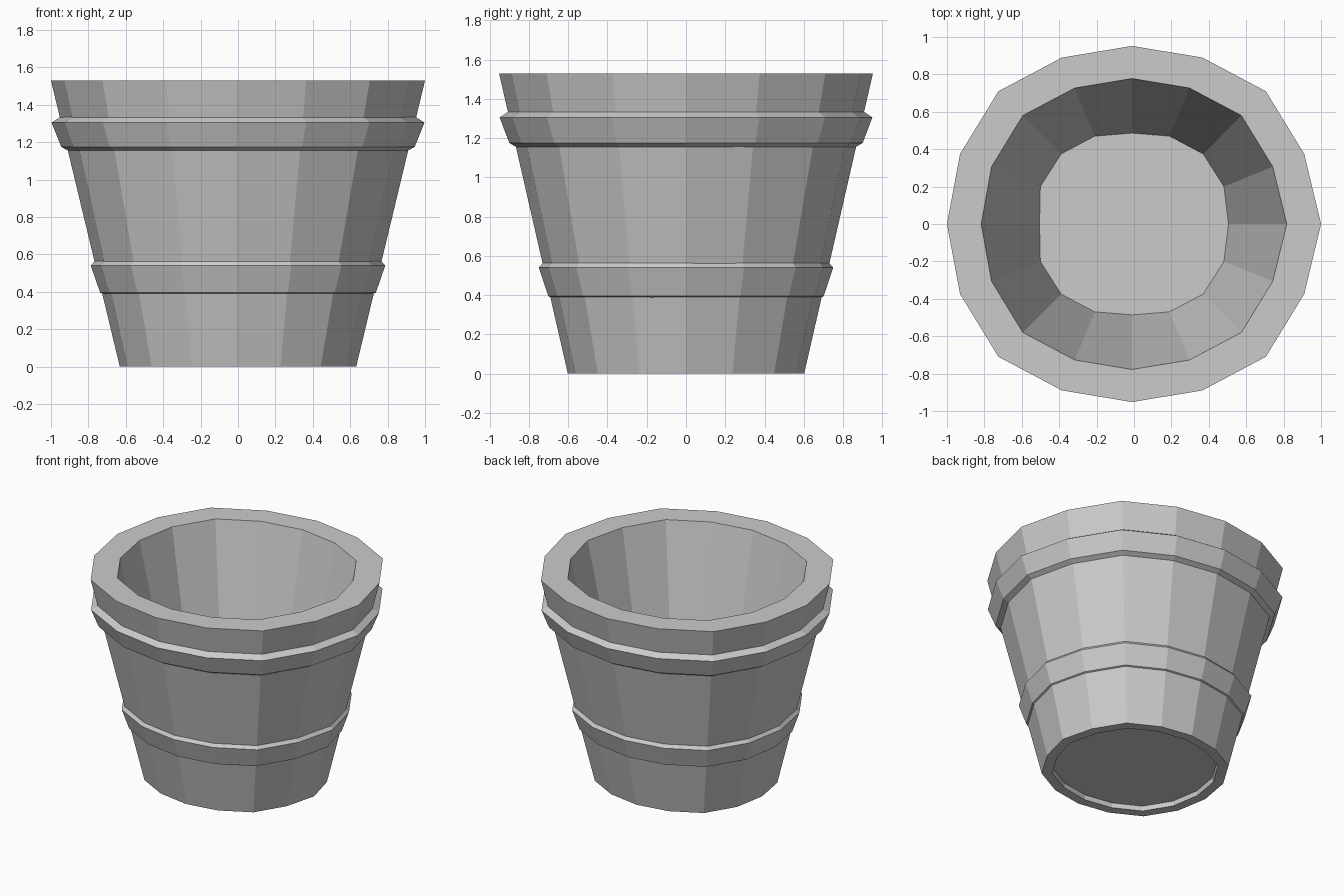
import bpy, bmesh

if "Cube" in bpy.data.objects:
    bpy.data.objects.remove(bpy.data.objects["Cube"])

# Quarter of the slightly uneven 16-sided outline, for a half-width of 1
OUTLINE = [(1.0, 0.0), (0.92, 0.375), (0.715, 0.71), (0.375, 0.89), (0.0, 0.952)]
# Squarer outline used for the inside floor
FLOOR = [(1.0, 0.0), (0.972, 0.396), (0.752, 0.742), (0.396, 0.93), (0.0, 0.962)]
SHIFT = -0.01  # small sideways lean of the outline


def ring(bm, radius, z, quarter):
    """One 16-point loop made by mirroring the quarter outline."""
    half = quarter + [(-x, y) for x, y in reversed(quarter[:-1])]
    loop = half + [(x, -y) for x, y in reversed(half[1:-1])]
    return [bm.verts.new((x * radius + (SHIFT if abs(x) < 1 else 0), y * radius, z))
            for x, y in loop]


def sweep(name, profile, closed):
    """Join rings along a profile; cap the ends, or close it into a hoop."""
    bm = bmesh.new()
    rings = [ring(bm, p[0], p[1], p[2] if len(p) > 2 else OUTLINE) for p in profile]
    pairs = list(zip(rings, rings[1:]))
    if closed:
        pairs.append((rings[-1], rings[0]))
    else:
        bm.faces.new(rings[0])
        bm.faces.new(rings[-1])
    for a, b in pairs:
        for i in range(len(a)):
            j = (i + 1) % len(a)
            bm.faces.new((a[i], a[j], b[j], b[i]))
    bmesh.ops.recalc_face_normals(bm, faces=bm.faces[:])
    mesh = bpy.data.meshes.new(name)
    bm.to_mesh(mesh)
    bm.free()
    obj = bpy.data.objects.new(name, mesh)
    bpy.context.collection.objects.link(obj)
    return obj


# Tub: recessed underside, tapered outer wall, flat rim, inner wall, floor
sweep("tub", [(0.555, 0.035), (0.56, 0.0), (0.632, 0.0), (1.0, 1.53),
              (0.817, 1.53), (0.505, 0.20, FLOOR)], False)

# Hoops: bevelled bands whose inner edges sink into the wall
sweep("lower_hoop", [(0.715, 0.385), (0.737, 0.395), (0.787, 0.54), (0.757, 0.575)], True)
sweep("upper_hoop", [(0.90, 1.15), (0.945, 1.175), (0.997, 1.305), (0.945, 1.338)], True)
